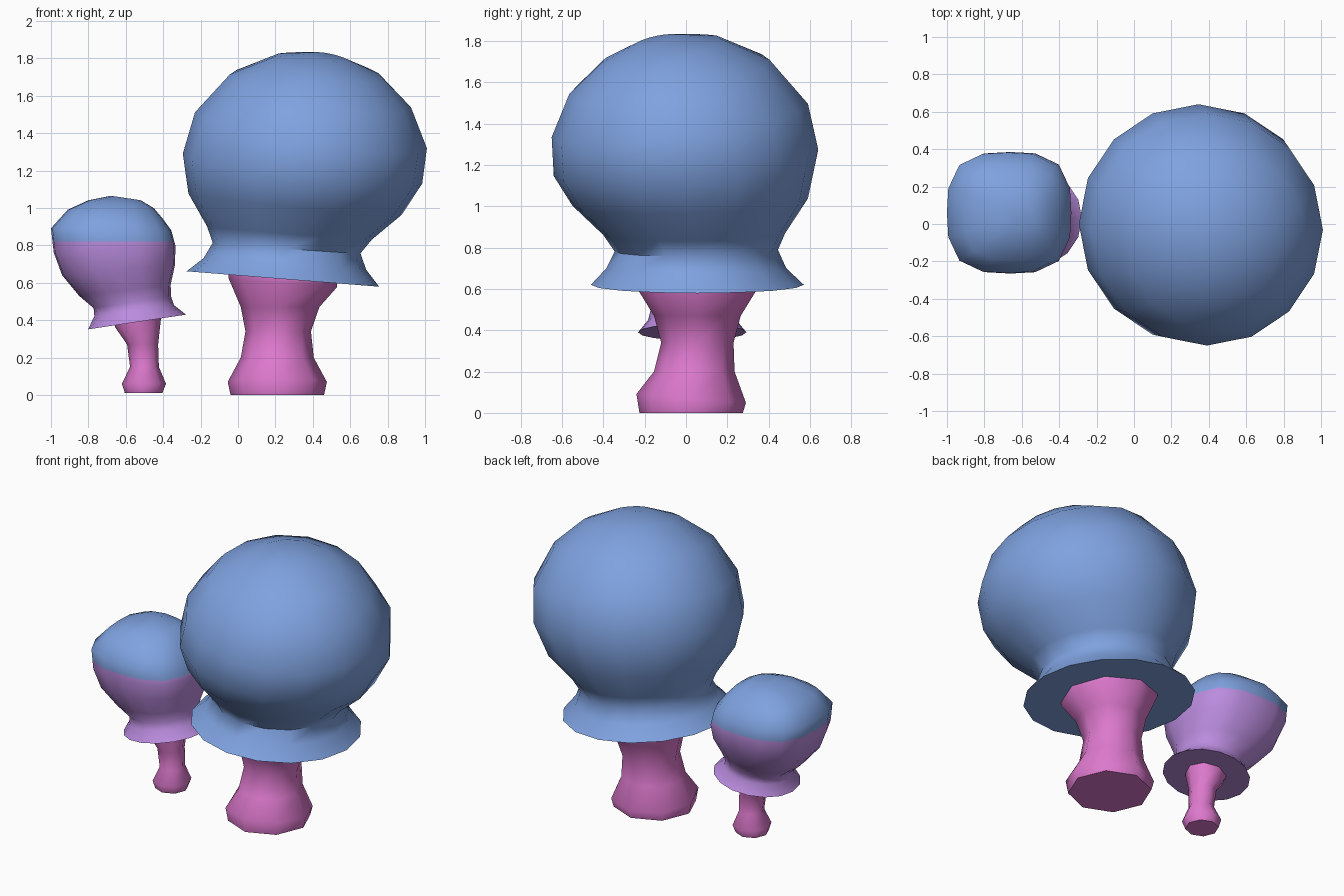
import bpy, bmesh, math
from mathutils import Vector

if "Cube" in bpy.data.objects:
    bpy.data.objects.remove(bpy.data.objects["Cube"], do_unlink=True)


def make_material(name, rgb):
    mat = bpy.data.materials.new(name)
    mat.use_nodes = True
    mat.diffuse_color = (*rgb, 1)
    mat.node_tree.nodes["Principled BSDF"].inputs["Base Color"].default_value = (*rgb, 1)
    return mat


blue = make_material("cap blue", (0.21, 0.36, 0.74))
purple = make_material("cap purple", (0.49, 0.26, 0.73))
pink = make_material("stem pink", (0.72, 0.19, 0.61))


def loft(name, rings, sides, mats, split=None):
    """Skin tilted rings: (x, y, z, radius, slope x, slope y, squareness power)."""
    bm = bmesh.new()
    loops = []
    for x, y, z, r, sx, sy, p in rings:
        loop = []
        for i in range(sides):
            a = math.tau * i / sides
            c, s = math.cos(a), math.sin(a)
            k = r / (abs(c) ** p + abs(s) ** p) ** (1 / p)
            height = max(0, z + k * (c * sx + s * sy))
            loop.append(bm.verts.new(Vector((x + k * c, y + k * s, height))))
        loops.append(loop)
    for low, high in zip(loops, loops[1:]):
        for i in range(sides):
            j = (i + 1) % sides
            bm.faces.new((low[i], low[j], high[j], high[i]))
    bm.faces.new(loops[0][::-1])
    bm.faces.new(loops[-1])
    # Cut a level colour border and paint the faces above it
    if split is not None:
        bmesh.ops.bisect_plane(bm, geom=bm.verts[:] + bm.edges[:] + bm.faces[:],
                               plane_co=(0, 0, split), plane_no=(0, 0, 1))
        for f in bm.faces:
            f.material_index = int(f.calc_center_median().z > split)
    mesh = bpy.data.meshes.new(name)
    bm.to_mesh(mesh)
    bm.free()
    for m in mats:
        mesh.materials.append(m)
    obj = bpy.data.objects.new(name, mesh)
    bpy.context.collection.objects.link(obj)
    bpy.ops.object.select_all(action="DESELECT")
    obj.select_set(True)
    bpy.context.view_layer.objects.active = obj
    bpy.ops.object.shade_smooth_by_angle(angle=math.radians(60))
    return obj


# Large cap: flared rim, waist and leaning dome
loft("large_cap", [
    (.24, .055, .62, .515, -.08, 0, 2),
    (.25, .05, .70, .435, -.07, 0, 2),
    (.26, .05, .785, .395, -.07, .01, 2),
    (.275, .04, .865, .44, -.08, .01, 2),
    (.305, .02, 1.02, .57, -.1, .03, 2),
    (.345, .0, 1.21, .64, -.125, .1, 2),
    (.39, -.03, 1.415, .62, -.155, .13, 2),
    (.44, -.08, 1.625, .485, -.18, .17, 2),
    (.485, -.12, 1.75, .29, -.2, .2, 2),
    (.49, -.14, 1.805, .1, -.2, .2, 2),
], 16, [blue])

# Large stem: wide foot, narrow middle, flared top
loft("large_stem", [
    (.21, .025, 0, .25, 0, 0, 2),
    (.21, .025, .07, .265, 0, -.08, 2),
    (.21, .04, .2, .195, 0, 0, 2),
    (.215, .055, .34, .175, 0, 0, 2),
    (.225, .055, .47, .21, 0, 0, 2),
    (.24, .055, .6, .29, -.08, 0, 2),
    (.24, .055, .63, .29, -.08, 0, 2),
], 8, [pink])

# Small cap: round rim growing into a boxy dome
loft("small_cap", [
    (-.54, .03, .39, .262, .15, 0, 2),
    (-.555, .03, .45, .213, .14, 0, 2),
    (-.565, .035, .495, .207, .15, 0, 2.1),
    (-.605, .045, .56, .245, .12, 0, 2.4),
    (-.638, .055, .67, .302, .1, 0, 2.8),
    (-.66, .06, .78, .325, .06, 0, 3),
    (-.678, .06, .885, .322, -.02, 0, 3),
    (-.655, .06, .965, .255, -.1, 0, 3),
    (-.625, .06, 1.02, .175, -.12, 0, 2.8),
    (-.6, .06, 1.053, .08, -.15, 0, 2.5),
], 16, [purple, blue], split=.82)

# Small stem
loft("small_stem", [
    (-.505, .03, .01, .1, 0, 0, 2),
    (-.503, .03, .06, .118, 0, 0, 2),
    (-.5, .03, .15, .077, 0, 0, 2),
    (-.51, .03, .27, .083, 0, 0, 2),
    (-.535, .03, .38, .122, .15, 0, 2),
    (-.535, .03, .41, .122, .15, 0, 2),
], 8, [pink])
